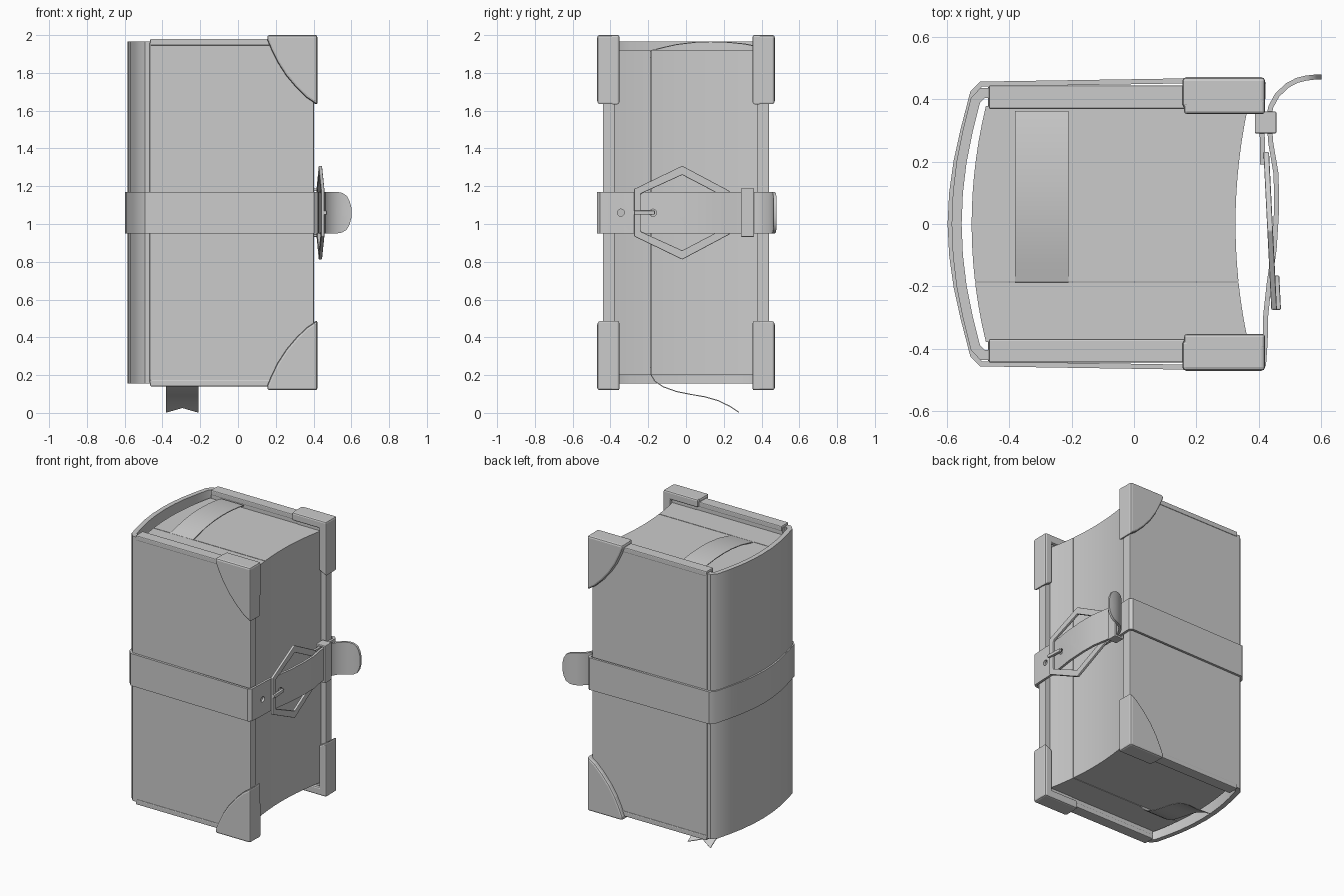
import bpy, bmesh, math
from mathutils import Vector

if "Cube" in bpy.data.objects:
    bpy.data.objects.remove(bpy.data.objects["Cube"])

ZC = 1.06  # the book is symmetric about this height


def finish(name, bm, bevel=0.0, smooth=False):
    bmesh.ops.recalc_face_normals(bm, faces=bm.faces)
    me = bpy.data.meshes.new(name)
    bm.to_mesh(me)
    bm.free()
    ob = bpy.data.objects.new(name, me)
    bpy.context.collection.objects.link(ob)
    if bevel:
        mod = ob.modifiers.new("bevel", 'BEVEL')
        mod.width, mod.segments = bevel, 2
        mod.limit_method, mod.angle_limit = 'ANGLE', math.radians(40)
    if smooth:
        bpy.ops.object.select_all(action='DESELECT')
        ob.select_set(True)
        bpy.context.view_layer.objects.active = ob
        bpy.ops.object.shade_smooth_by_angle(angle=math.radians(30))
    return ob


def prism(name, pts, a, b, to3d, bevel=0.0, smooth=False):
    """Extrude a 2D outline from depth a to b."""
    bm = bmesh.new()
    lo = [bm.verts.new(to3d(u, v, a)) for u, v in pts]
    hi = [bm.verts.new(to3d(u, v, b)) for u, v in pts]
    bm.faces.new(lo)
    bm.faces.new(hi)
    for i in range(len(pts)):
        j = (i + 1) % len(pts)
        bm.faces.new((lo[i], lo[j], hi[j], hi[i]))
    return finish(name, bm, bevel, smooth)


def frame(name, outer, inner, a, b, to3d, bevel=0.0):
    """Ring between two outlines with equal point counts."""
    bm = bmesh.new()
    loops = [[bm.verts.new(to3d(u, v, w)) for u, v in pts]
             for pts, w in ((outer, a), (outer, b), (inner, b), (inner, a))]
    for k in range(4):
        p, q = loops[k], loops[(k + 1) % 4]
        for i in range(len(outer)):
            j = (i + 1) % len(outer)
            bm.faces.new((p[i], p[j], q[j], q[i]))
    return finish(name, bm, bevel)


def strip(name, path, thick, half, to3d, notch=0.0):
    """Band along a 2D path; half gives the half width per station."""
    P = [Vector(p) for p in path]
    bm, rings = bmesh.new(), []
    for i, p in enumerate(P):
        d0 = (p - P[max(i - 1, 0)]) if i else P[1] - p
        d1 = (P[i + 1] - p) if i < len(P) - 1 else d0
        d0, d1 = d0.normalized(), d1.normalized()
        t = (d0 + d1).normalized()
        n = Vector((-t.y, t.x)) * (thick / 2 / max(t.dot(d1), 0.5))
        h = half[i]
        mid = p - t * notch if i == len(P) - 1 else p
        rings.append([bm.verts.new(to3d(*(q + s), w)) for q, s, w in (
            (p, n, -h), (mid, n, 0), (p, n, h), (p, -n, h), (mid, -n, 0), (p, -n, -h))])
    for r, s in zip(rings, rings[1:]):
        for k in range(6):
            m = (k + 1) % 6
            bm.faces.new((r[k], r[m], s[m], s[k]))
    for r in (rings[0], rings[-1]):
        bm.faces.new((r[0], r[1], r[4], r[5]))
        bm.faces.new((r[1], r[2], r[3], r[4]))
    return finish(name, bm, 0, True)


def box(name, x0, x1, y0, y1, z0, z1, bevel=0.0):
    return prism(name, [(x0, y0), (x1, y0), (x1, y1), (x0, y1)], z0, z1, flat, bevel)


def flat(u, v, w):      # outline in xy, depth along z
    return (u, v, w)


def mid_height(u, v, w):  # path in xy, width about the middle height
    return (u, v, ZC + w)


# page block, split where the bookmark sits
def page_outline(y0, y1, n=10):
    ys = [y0 + (y1 - y0) * i / n for i in range(n + 1)]
    fore = [(0.325 + 0.04 * (y / 0.375) ** 2, y) for y in ys]
    back = [(-0.52 + 0.045 * (y / 0.375) ** 2, y) for y in reversed(ys)]
    return fore + back

prism("pages_front", page_outline(-0.378, -0.188), 0.2, 1.92, flat, smooth=True)
prism("pages_back", page_outline(-0.184, 0.378), 0.2, 1.92, flat, smooth=True)

# rounded spine
half_spine = [(-0.44, -0.42), (-0.485, -0.42), (-0.508, -0.395), (-0.532, -0.3),
              (-0.552, -0.2), (-0.564, -0.1)]
spine = half_spine + [(-0.568, 0)] + [(x, -y) for x, y in reversed(half_spine)]
strip("spine", spine, 0.032, [0.905] * len(spine), mid_height)

# cover boards, edge trims and corner guards
corner = [(0.155, 0.94), (0.155, 0.915), (0.178, 0.86), (0.21, 0.795), (0.255, 0.725),
          (0.31, 0.66), (0.365, 0.607), (0.42, 0.57), (0.42, 0.94)]
for s, side in ((-1, "front"), (1, "back")):
    box(side + "_cover", -0.468, 0.402, s * 0.375, s * 0.44, 0.157, 1.963, 0.005)
    for t, end in ((-1, "bottom"), (1, "top")):
        def z(v): return ZC + t * v
        def plate(u, v, w): return (u, s * w, ZC + t * v)
        tag = side + "_" + end
        box(tag + "_trim", -0.465, 0.403, s * 0.368, s * 0.444, z(0.885), z(0.92), 0.006)
        prism(tag + "_corner_guard", corner, 0.372, 0.47, plate, 0.012)
        lip = [(0.16, 0.94), (0.16, 0.885), (0.365, 0.885), (0.365, 0.6),
               (0.42, 0.57), (0.42, 0.94)]
        prism(tag + "_corner_lip", lip, 0.352, 0.40, plate, 0.01)

# strap: buckle loop, back, spine, front, then the tongue
half_strap = [(0.40, -0.462), (-0.49, -0.448), (-0.517, -0.42), (-0.548, -0.3),
              (-0.57, -0.2), (-0.584, -0.1)]
body = [(x, -y) for x, y in half_strap] + [(-0.589, 0)] + half_strap[::-1]
tongue = [(0.415, -0.45), (0.42, -0.38), (0.422, -0.29), (0.433, -0.19), (0.449, -0.08),
          (0.457, 0.05), (0.455, 0.16), (0.438, 0.26), (0.432, 0.34), (0.438, 0.375),
          (0.458, 0.412), (0.49, 0.443), (0.522, 0.46), (0.55, 0.467), (0.575, 0.47),
          (0.591, 0.47), (0.6, 0.47)]
path = [(0.412, 0.19), (0.41, 0.33), (0.414, 0.45)] + body + tongue
widths = [0.11] * (len(path) - 4) + [0.105, 0.09, 0.062, 0.028]
strap = strip("strap", path, 0.016, widths, mid_height)

# punched strap holes
bm = bmesh.new()
for y, x in ((-0.345, 0.421), (-0.175, 0.436), (-0.03, 0.452)):
    r = bmesh.ops.create_cone(bm, cap_ends=True, segments=12, radius1=0.019,
                              radius2=0.019, depth=0.05)
    for v in r["verts"]:
        v.co = Vector((x + v.co.z, y + v.co.x, ZC + v.co.y))
cutter = finish("hole_cutter", bm)
cutter.hide_render = True
mod = strap.modifiers.new("holes", 'BOOLEAN')
mod.operation, mod.object = 'DIFFERENCE', cutter
bpy.context.view_layer.objects.active = strap
bpy.ops.object.modifier_apply(modifier=mod.name)
bpy.data.objects.remove(cutter)

# six-sided buckle, tilted a little
def tilted(u, v, w):
    return (0.436 - 0.05 * (u + 0.02) + w, u, ZC + v)

outer = [(-0.275, -0.125), (-0.02, -0.248), (0.23, -0.115), (0.23, 0.115),
         (-0.02, 0.248), (-0.275, 0.125)]
inner = [(-0.24, -0.1), (-0.02, -0.2), (0.19, -0.09), (0.19, 0.09),
         (-0.02, 0.2), (-0.24, 0.1)]
frame("buckle", outer, inner, -0.009, 0.009, tilted, 0.004)

# buckle pin
pin = [(-0.275, -0.011), (-0.165, -0.011), (-0.165, 0.011), (-0.275, 0.011)]
prism("buckle_pin", pin, 0.002, 0.022, tilted, 0.004)

# strap keeper
def upright(u, v, w):
    return (u, w, ZC + v)

def rect(x0, x1, h):
    return [(x0, -h), (x1, -h), (x1, h), (x0, h)]

frame("strap_keeper", rect(0.387, 0.456, 0.128), rect(0.399, 0.443, 0.114),
      0.29, 0.36, upright, 0.004)

# bookmark ribbon, over the top and out of the bottom with a notched tail
def side_view(u, v, w):
    return (-0.295 + w, u, v)

top = [(-0.186, 1.88), (-0.184, 1.918), (-0.13, 1.932), (-0.05, 1.95), (0.05, 1.962),
       (0.13, 1.965), (0.22, 1.962), (0.31, 1.953), (0.362, 1.943)]
tail = [(-0.186, 0.24), (-0.184, 0.2), (-0.165, 0.168), (-0.12, 0.138), (-0.05, 0.113),
        (0.03, 0.097), (0.1, 0.085), (0.17, 0.065), (0.23, 0.036), (0.28, 0.003)]
strip("bookmark_top", top, 0.005, [0.086] * len(top), side_view)
strip("bookmark_tail", tail, 0.005, [0.086] * len(tail), side_view, notch=0.045)
